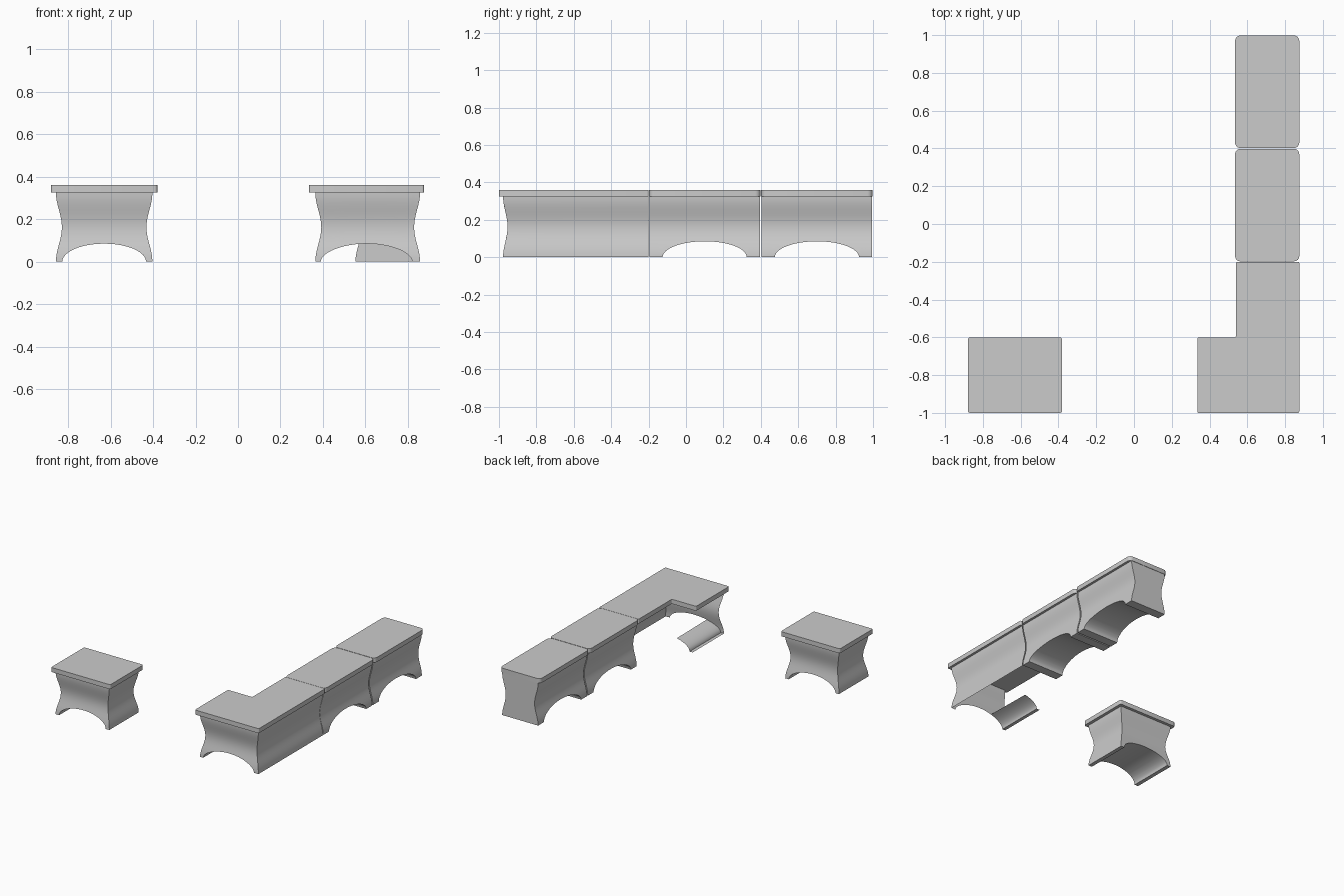
import bpy, bmesh
from math import sin, cos, pi

if "Cube" in bpy.data.objects:
    bpy.data.objects.remove(bpy.data.objects["Cube"])

TOP, SLAB_Z, ARCH_H = 0.36, 0.325, 0.085


def pinch(z):
    """0 at floor and slab, 1 at the waist."""
    return (1 - cos(2 * pi * z / SLAB_Z)) / 2


def finish(name, bm, fix=True):
    if fix:
        bmesh.ops.recalc_face_normals(bm, faces=bm.faces)
    me = bpy.data.meshes.new(name)
    bm.to_mesh(me)
    bm.free()
    ob = bpy.data.objects.new(name, me)
    bpy.context.collection.objects.link(ob)
    return ob


def smooth(ob):
    bpy.ops.object.select_all(action='DESELECT')
    ob.select_set(True)
    bpy.context.view_layer.objects.active = ob
    bpy.ops.object.shade_smooth_by_angle(angle=0.6)


def prism(bm, ring, offset):
    a = [bm.verts.new(p) for p in ring]
    b = [bm.verts.new([p[i] + offset[i] for i in range(3)]) for p in ring]
    bm.faces.new(a)
    bm.faces.new(b)
    for i in range(len(a)):
        j = (i + 1) % len(a)
        bm.faces.new((a[i], a[j], b[j], b[i]))


def slab(name, outline, radius):
    bm = bmesh.new()
    prism(bm, [(x, y, SLAB_Z) for x, y in outline], (0, 0, TOP - SLAB_Z))
    bmesh.ops.recalc_face_normals(bm, faces=bm.faces)
    upright = [e for e in bm.edges
               if abs(e.verts[0].co.z - e.verts[1].co.z) > 0.01]
    bmesh.ops.bevel(bm, geom=upright, offset=radius, segments=4,
                    profile=0.5, affect='EDGES')
    smooth(finish(name, bm))


def rect(cx, cy, hx, hy):
    return [(cx - hx, cy - hy), (cx + hx, cy - hy),
            (cx + hx, cy + hy), (cx - hx, cy + hy)]


def waisted_body(name, cx, cy, hx, hy, dx, dy, half_arch, along):
    """Waisted block with an arched tunnel running along the given axis."""
    bm = bmesh.new()
    n, rings = 16, []
    for k in range(n + 1):
        z = SLAB_Z * k / n
        p = pinch(z)
        rings.append([bm.verts.new((x, y, z)) for x, y in
                      rect(cx, cy, hx - dx * p, hy - dy * p)])
    for lo, hi in zip(rings, rings[1:]):
        for i in range(4):
            j = (i + 1) % 4
            bm.faces.new((lo[i], lo[j], hi[j], hi[i]))
    bm.faces.new(rings[0])
    bm.faces.new(rings[-1])
    body = finish(name, bm)

    # arch cutter
    prof = [(half_arch * cos(pi * i / 24), ARCH_H * sin(pi * i / 24))
            for i in range(25)]
    prof += [(-half_arch, -0.1), (half_arch, -0.1)]
    bm = bmesh.new()
    if along == 'Y':
        prism(bm, [(cx + s, cy - 1, z) for s, z in prof], (0, 2, 0))
    else:
        prism(bm, [(cx - 1, cy + s, z) for s, z in prof], (2, 0, 0))
    cutter = finish("arch_cutter", bm)
    cutter.hide_render = True
    mod = body.modifiers.new("arch", 'BOOLEAN')
    mod.operation, mod.solver, mod.object = 'DIFFERENCE', 'EXACT', cutter
    bpy.context.view_layer.objects.active = body
    bpy.ops.object.modifier_apply(modifier=mod.name)
    bpy.data.objects.remove(cutter)
    smooth(body)


def sheet(name, rows):
    bm = bmesh.new()
    vs = [[bm.verts.new(p) for p in r] for r in rows]
    for a, b in zip(vs, vs[1:]):
        for i in range(len(a) - 1):
            bm.faces.new((a[i], b[i], b[i + 1], a[i + 1]))
    smooth(finish(name, bm, fix=False))


# free-standing stool
slab("stool_top", rect(-0.63, -0.8, 0.25, 0.2), 0.012)
waisted_body("stool_body", -0.63, -0.8, 0.227, 0.178, 0.028, 0.024, 0.197, 'Y')

# two straight bench sections
for i, cy in enumerate((0.1, 0.7)):
    slab(f"bench_top_{i}", rect(0.705, cy, 0.17, 0.298), 0.028)
    waisted_body(f"bench_body_{i}", 0.705, cy, 0.152, 0.295, 0.03, 0, 0.225, 'X')

# L-shaped corner section: top plus open shell walls
slab("corner_top", [(0.335, -1), (0.875, -1), (0.875, -0.2), (0.54, -0.2),
                    (0.54, -0.6), (0.335, -0.6)], 0.008)
L, R, F, CX, A = 0.364, 0.857, -0.978, 0.605, 0.215


def front_point(x, z):
    p = pinch(z)
    mid = (L + R) / 2
    return (mid + (x - mid) * (1 - 0.028 * p / ((R - L) / 2)), F + 0.024 * p, z)


# arch outline from left foot to right foot
arch = [(L, 0)] + [(CX - A * cos(pi * i / 24), ARCH_H * sin(pi * i / 24))
                   for i in range(25)] + [(R, 0)]
sheet("corner_front_wall",
      [[front_point(x, b + (SLAB_Z - b) * k / 16) for k in range(17)]
       for x, b in arch])
sheet("corner_side_wall",
      [[(R - 0.028 * pinch(z), F + 0.024 * pinch(z) if end == 0 else -0.2, z)
        for z in (SLAB_Z * k / 16 for k in range(17))] for end in (0, 1)])

# partial arch lining behind the left foot
sheet("corner_foot_lining",
      [[front_point(x, b), (x, -0.6, b)] for x, b in arch[:10]])
